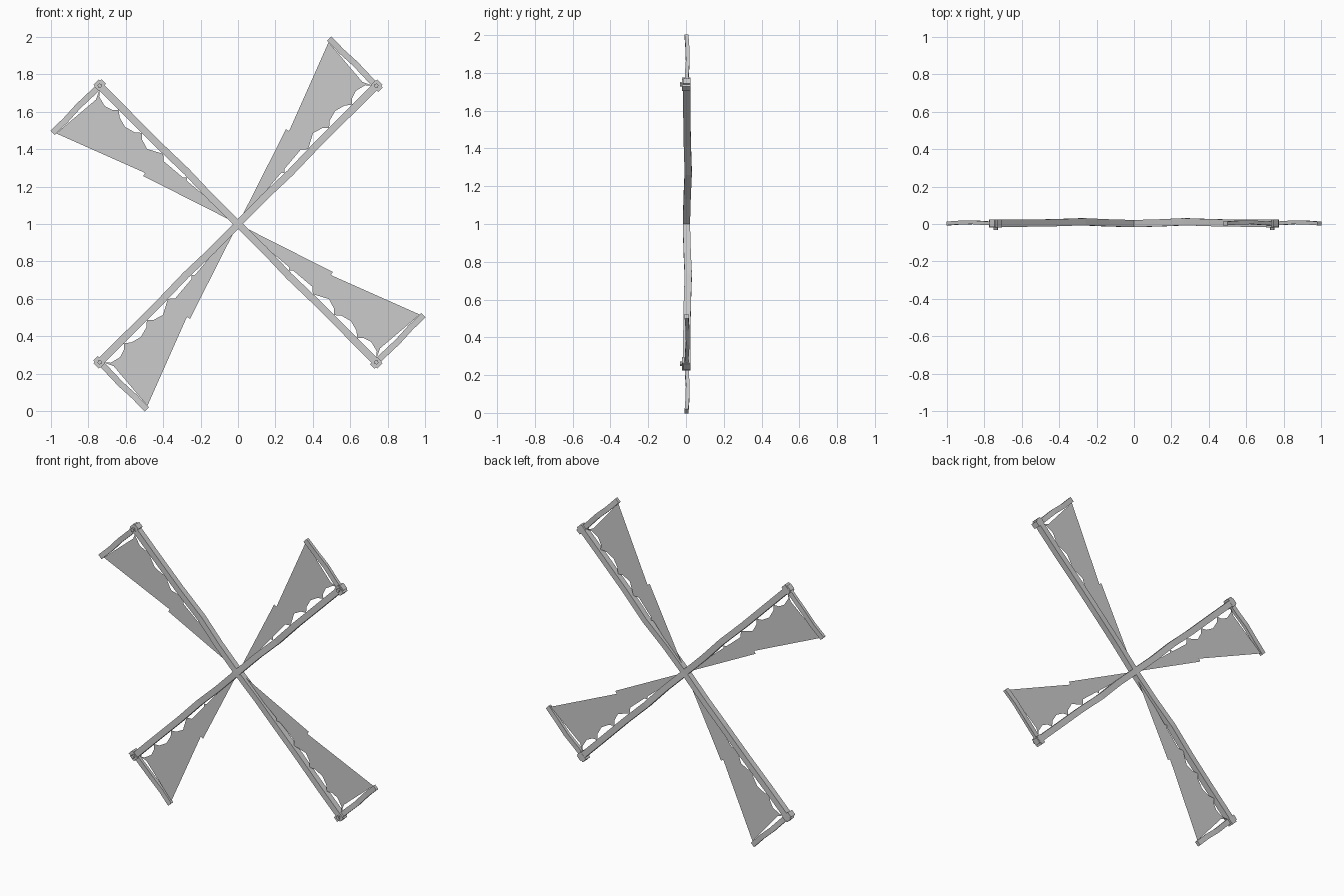
import bpy, bmesh
from math import pi, sin, radians
from mathutils import Matrix, Vector

if "Cube" in bpy.data.objects:
    bpy.data.objects.remove(bpy.data.objects["Cube"])

grey = bpy.data.materials.new("weathered_grey")
grey.use_nodes = True
grey.diffuse_color = (0.6, 0.6, 0.6, 1)
grey.node_tree.nodes["Principled BSDF"].inputs["Base Color"].default_value = (0.6, 0.6, 0.6, 1)

HUB = Matrix.Translation((0, 0, 1))
REACH = 1.046


def add_object(name, bm, turn):
    """Place a blade part, modelled along +x with the sail towards +z."""
    bmesh.ops.recalc_face_normals(bm, faces=bm.faces)
    bm.transform(HUB @ Matrix.Rotation(-radians(45 + 90 * turn), 4, 'Y'))
    mesh = bpy.data.meshes.new(name)
    bm.to_mesh(mesh)
    bm.free()
    mesh.materials.append(grey)
    obj = bpy.data.objects.new(name, mesh)
    bpy.context.collection.objects.link(obj)


def beam(path, side, half_width, half_depth):
    """Square timber through the path points."""
    bm = bmesh.new()
    side, deep = Vector(side) * half_width, Vector((0, half_depth, 0))
    rings = []
    for p in path:
        p = Vector(p)
        rings.append([bm.verts.new(p + side * a + deep * b)
                      for a, b in ((-1, -1), (1, -1), (1, 1), (-1, 1))])
    for r, s in zip(rings, rings[1:]):
        for i in range(4):
            j = (i + 1) % 4
            bm.faces.new((r[i], r[j], s[j], s[i]))
    bm.faces.new(rings[0])
    bm.faces.new(rings[-1])
    return bm


def sail():
    """Cloth with scalloped lacing edge, bowed end and a torn step."""
    ties = [0, 0.1, 0.225, 0.369, 0.548, 0.707, 0.882, 1.03]
    edge = []
    for a, b in zip(ties, ties[1:]):
        depth = min(0.042, (b - a) * 0.3, a * 0.2)
        for k in range(6):
            t = k / 6
            edge.append((a + (b - a) * t, 0.018 * min(1, a * 8) + depth * sin(pi * t) ** 0.7))
    for k in range(9):
        t = k / 8
        edge.append((1.03 - 0.05 * sin(pi * t), 0.018 + 0.327 * t))
    edge += [(0.544, 0.158), (0.540, 0.177)]
    bm = bmesh.new()
    bm.faces.new([bm.verts.new((u, 0.006, v)) for u, v in edge])
    bmesh.ops.triangulate(bm, faces=bm.faces)
    return bm


def bolt():
    bm = bmesh.new()
    bmesh.ops.create_cone(bm, cap_ends=True, segments=6, radius1=0.012, radius2=0.012,
                          depth=0.02,
                          matrix=Matrix.Translation((REACH, -0.023, 0))
                          @ Matrix.Rotation(pi / 2, 4, 'X'))
    return bm


# Slightly warped timbers
arm_path = [(0, 0.002, 0), (0.2, 0.006, 0.002), (0.39, 0.012, -0.004),
            (0.6, 0.007, 0.001), (0.85, 0.004, 0), (1.072, 0.004, 0)]
bar_path = [(REACH, 0.002, -0.032), (REACH, 0.004, 0.06), (REACH + 0.003, 0.009, 0.16),
            (REACH - 0.002, 0.008, 0.26), (REACH, 0.003, 0.356)]

for turn in range(4):
    add_object("sail_arm", beam(arm_path, (0, 0, 1), 0.019, 0.019), turn)
    add_object("end_crossbar", beam(bar_path, (1, 0, 0), 0.016, 0.010), turn)
    # Squared joint block where the crossbar meets the arm
    joint = beam([(REACH, 0.002, -0.032), (REACH, 0.002, 0.024)], (1, 0, 0), 0.017, 0.022)
    add_object("joint_block", joint, turn)
    add_object("joint_bolt", bolt(), turn)
    add_object("sail_cloth", sail(), turn)
